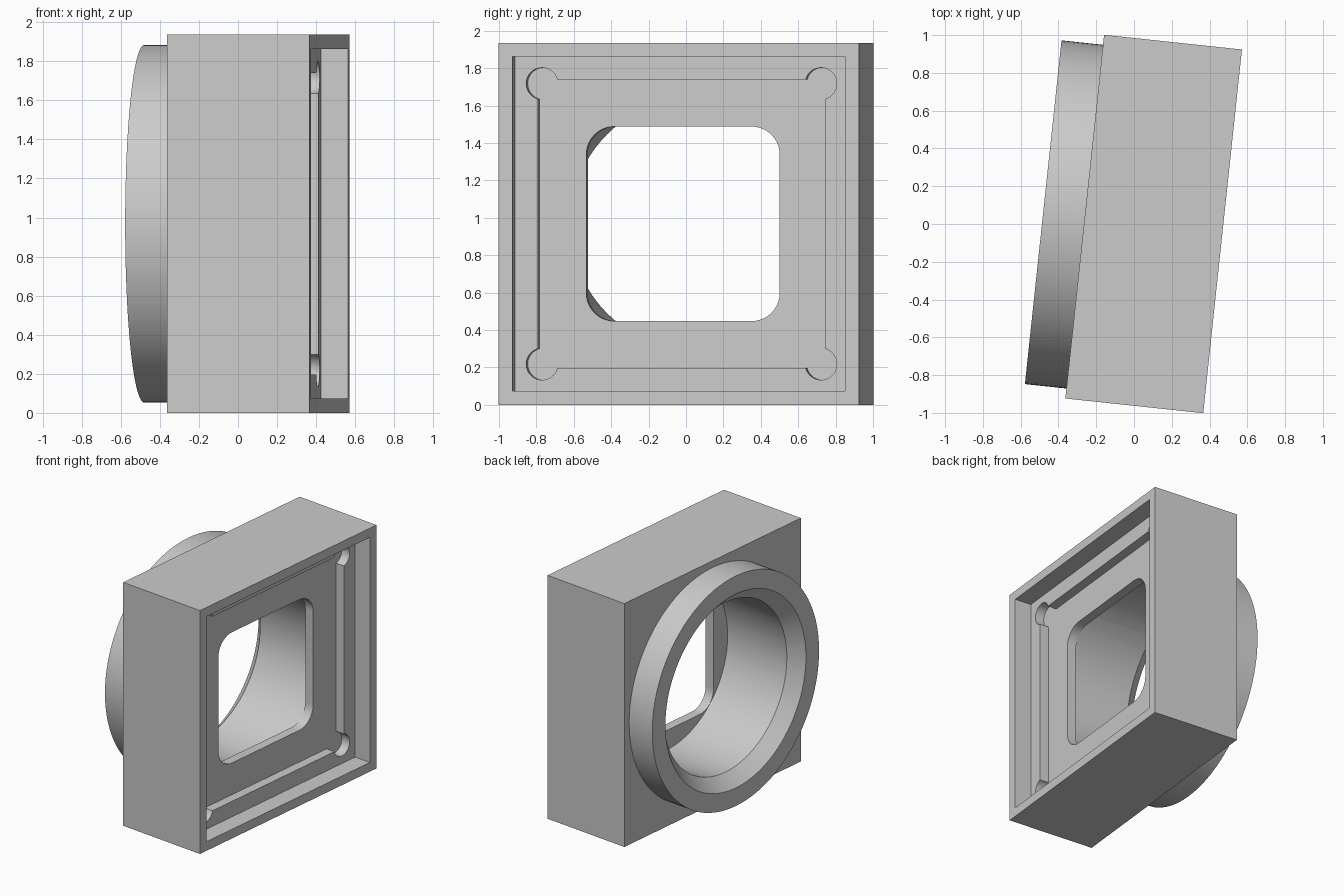
import bpy, bmesh, math
from mathutils import Matrix

if "Cube" in bpy.data.objects:
    bpy.data.objects.remove(bpy.data.objects["Cube"], do_unlink=True)

# Main dimensions, with the optical axis along local x
HALF = 0.968
FRONT, BACK = 0.367, -0.367
FLANGE_END = -0.588
STEP_1, STEP_2, PLATE_BACK = 0.227, 0.152, 0.077
BORE = 0.675
SEGMENTS = 96

grey = bpy.data.materials.new("plain grey")
grey.use_nodes = True
colour = (0.6, 0.6, 0.6, 1)
grey.diffuse_color = colour
grey.node_tree.nodes["Principled BSDF"].inputs["Base Color"].default_value = colour


def add_object(name, bm):
    bmesh.ops.recalc_face_normals(bm, faces=bm.faces)
    mesh = bpy.data.meshes.new(name)
    bm.to_mesh(mesh)
    bm.free()
    mesh.materials.append(grey)
    ob = bpy.data.objects.new(name, mesh)
    bpy.context.collection.objects.link(ob)
    return ob


def box(name, x0, x1, half):
    bm = bmesh.new()
    bmesh.ops.create_cube(bm, size=1)
    bmesh.ops.scale(bm, vec=(x1 - x0, 2 * half, 2 * half), verts=bm.verts)
    bmesh.ops.translate(bm, vec=((x0 + x1) / 2, 0, 0), verts=bm.verts)
    return add_object(name, bm)


def cone(name, x0, x1, r0, r1, y=0, z=0, segments=SEGMENTS):
    bm = bmesh.new()
    bmesh.ops.create_cone(bm, cap_ends=True, segments=segments,
                          radius1=r0, radius2=r1, depth=x1 - x0)
    bmesh.ops.rotate(bm, matrix=Matrix.Rotation(math.pi / 2, 3, "Y"), verts=bm.verts)
    bmesh.ops.translate(bm, vec=((x0 + x1) / 2, y, z), verts=bm.verts)
    return add_object(name, bm)


def rounded_window(name, x0, x1, half, radius):
    ob = box(name, x0, x1, half)
    bm = bmesh.new()
    bm.from_mesh(ob.data)
    edges = [e for e in bm.edges if abs(e.verts[0].co.x - e.verts[1].co.x) > 1e-4]
    bmesh.ops.bevel(bm, geom=edges, offset=radius, segments=10,
                    profile=0.5, affect="EDGES")
    bm.to_mesh(ob.data)
    bm.free()
    return ob


def combine(target, tool, operation):
    tool.hide_render = True
    mod = target.modifiers.new(operation.lower(), "BOOLEAN")
    mod.operation = operation
    mod.solver = "EXACT"
    mod.object = tool
    bpy.context.view_layer.objects.active = target
    bpy.ops.object.modifier_apply(modifier=mod.name)
    bpy.data.objects.remove(tool, do_unlink=True)


# Square housing with round rear flange
housing = box("housing", BACK, FRONT, HALF)
combine(housing, cone("flange", FLANGE_END, BACK + 0.1, 0.915, 0.915), "UNION")

# Round bore with a chamfered mouth
combine(housing, cone("bore", FLANGE_END - 0.1, PLATE_BACK, BORE, BORE), "DIFFERENCE")
combine(housing, cone("chamfer", FLANGE_END - 0.02, FLANGE_END + 0.1,
                      0.79, BORE - 0.001), "DIFFERENCE")

# Two stepped square recesses with corner reliefs
combine(housing, box("recess", STEP_1, FRONT + 0.1, 0.895), "DIFFERENCE")
combine(housing, box("inner_recess", STEP_2, FRONT + 0.05, 0.772), "DIFFERENCE")
for sy in (-1, 1):
    for sz in (-1, 1):
        combine(housing, cone("relief", STEP_2, FRONT + 0.05, 0.085, 0.085,
                              sy * 0.75, sz * 0.75, 32), "DIFFERENCE")

# Rounded window through the remaining plate
combine(housing, rounded_window("window", PLATE_BACK - 0.1, STEP_2 + 0.1,
                                0.52, 0.15), "DIFFERENCE")

# Turn slightly about the vertical and stand on the ground
housing.location = (0.104, 0, HALF)
housing.rotation_euler.z = math.radians(-6.08)
bpy.ops.object.select_all(action="DESELECT")
housing.select_set(True)
bpy.context.view_layer.objects.active = housing
bpy.ops.object.shade_smooth_by_angle(angle=math.radians(30))
